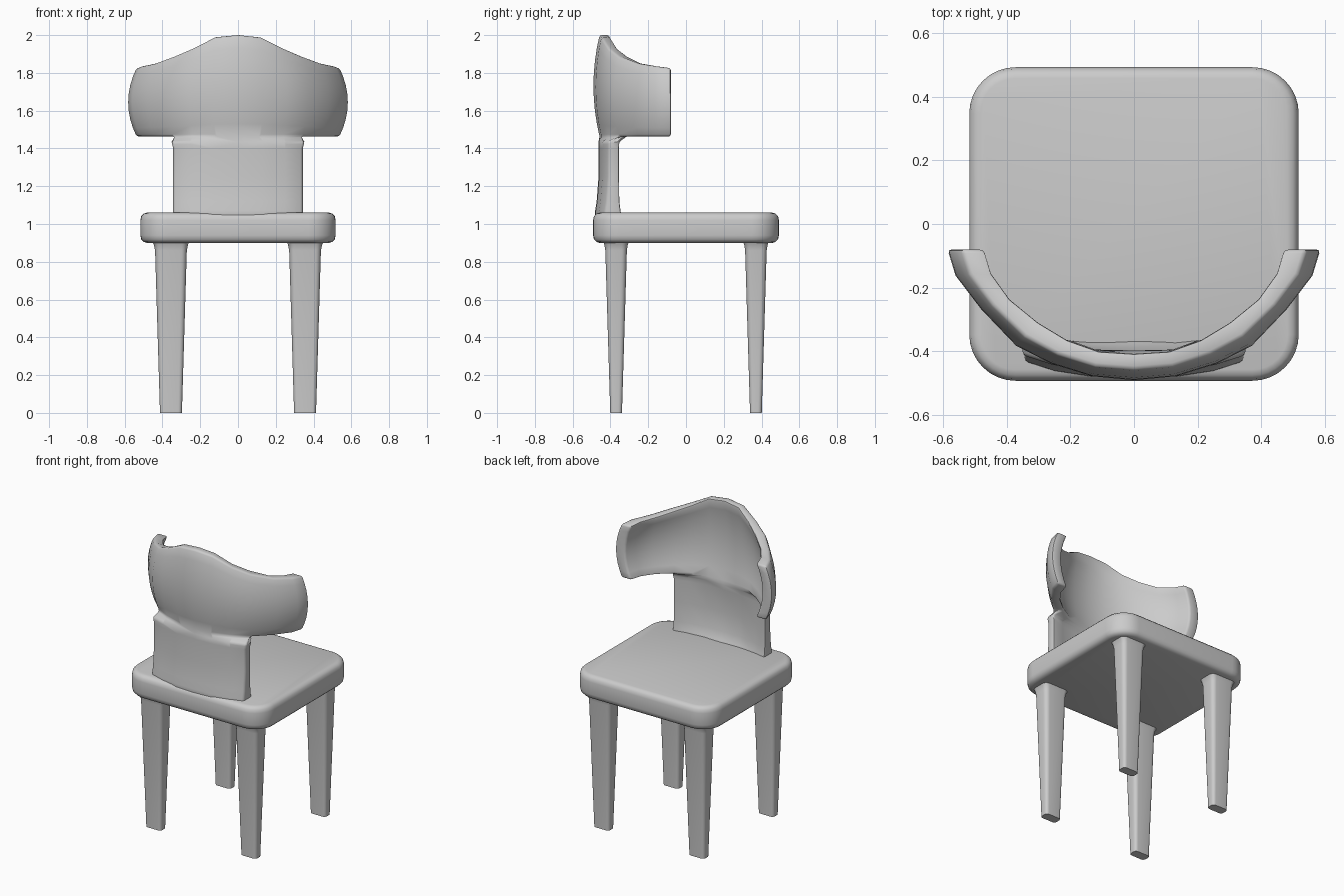
import bpy, bmesh, math

if "Cube" in bpy.data.objects:
    bpy.data.objects.remove(bpy.data.objects["Cube"])


def finish(name, bm, angle):
    bmesh.ops.recalc_face_normals(bm, faces=bm.faces)
    mesh = bpy.data.meshes.new(name)
    bm.to_mesh(mesh)
    bm.free()
    mesh.shade_smooth()
    mesh.set_sharp_from_angle(angle=math.radians(angle))
    obj = bpy.data.objects.new(name, mesh)
    bpy.context.collection.objects.link(obj)
    return obj


def loft(name, cx, cy, sections, steps=5):
    """Stack rounded rectangles (z, half x, half y, corner radius) and cap them."""
    bm = bmesh.new()
    rings = []
    for z, hx, hy, r in sections:
        ring = []
        for q, (sx, sy) in enumerate(((1, 1), (-1, 1), (-1, -1), (1, -1))):
            for k in range(steps + 1):
                a = (q + k / steps) * math.pi / 2
                ring.append(bm.verts.new((cx + sx * (hx - r) + r * math.cos(a),
                                          cy + sy * (hy - r) + r * math.sin(a), z)))
        rings.append(ring)
    n = len(rings[0])
    for lo, hi in zip(rings, rings[1:]):
        for i in range(n):
            j = (i + 1) % n
            bm.faces.new((lo[i], lo[j], hi[j], hi[i]))
    bm.faces.new(rings[0][::-1])
    bm.faces.new(rings[-1])
    return finish(name, bm, 45)


# Seat: rounded slab with a soft rim
rim = [(0.90, 0.035), (0.905, 0.018), (0.918, 0.005), (0.94, 0),
       (1.02, 0), (1.042, 0.005), (1.055, 0.018), (1.06, 0.035)]
loft("seat", 0, 0, [(z, 0.517 - d, 0.492 - d, 0.145 - d) for z, d in rim], 8)

# Four tapered legs with a small flare under the seat
for yname, y in (("front", -0.37), ("rear", 0.37)):
    for xname, x in (("left", -0.355), ("right", 0.355)):
        loft(f"{yname}_{xname}_leg", x, y,
             [(0, 0.058, 0.031, 0.02), (0.86, 0.084, 0.057, 0.03),
              (0.89, 0.09, 0.062, 0.032), (0.91, 0.10, 0.07, 0.035)])

# Backrest columns from centre to wing tip: inner x, y, outer x, y, top z
wing = [(0, -.405, 0, -.49, 2.0), (.11, -.398, .13, -.478, 1.988),
        (.21, -.362, .26, -.438, 1.93), (.30, -.307, .37, -.382, 1.887),
        (.388, -.235, .48, -.267, 1.85), (.445, -.155, .56, -.162, 1.835),
        (.467, -.08, .585, -.08, 1.825)]
# Post columns: x, inner y, outer y; post rows: z, x scale, inner and outer flare
post = [(0, -.405, -.463), (.13, -.40, -.46), (.25, -.38, -.442), (.343, -.352, -.412)]
rows = [(1.03, 1.0, .055, -.02), (1.07, 1.0, .03, -.018), (1.12, 1.0, .008, -.01),
        (1.25, 1.0, 0, 0), (1.40, 1.0, 0, 0), (1.435, 1.025, .008, 0)]
BAND = 8
P = len(rows)


def back_point(i, j, t):
    s, c = (-1 if i < 0 else 1), abs(i)
    if j < P:
        z, k, fin, fout = rows[j]
        x, yi, yo = post[c]
        inset = 1 if j < P - 1 else 1.0
        return (s * x * k * inset, (yo + fout) if t else (yi + fin * (1 - c / 4)), z)
    ix, iy, ox, oy, top = wing[c]
    v = (j - P) / BAND
    f = 0.62 * t + 0.38 * 4 * v * (1 - v)
    return (s * (ix + (ox - ix) * f), iy + (oy - iy) * f, 1.463 + (top - 1.463) * v)


# Backrest: curved band with a narrower post, built as one closed shell
bm = bmesh.new()
verts = {}


def vert(i, j, t):
    if (i, j, t) not in verts:
        verts[i, j, t] = bm.verts.new(back_point(i, j, t))
    return verts[i, j, t]


cells = {(i, j) for i in range(-6, 6) for j in range(P + BAND)
         if j >= P or -3 <= i < 3}
for i, j in cells:
    quad = [(i, j), (i + 1, j), (i + 1, j + 1), (i, j + 1)]
    for t in (0, 1):
        bm.faces.new([vert(*p, t) for p in quad])
    for k, near in enumerate(((i, j - 1), (i + 1, j), (i, j + 1), (i - 1, j))):
        if near not in cells:
            a, b = quad[k], quad[(k + 1) % 4]
            bm.faces.new([vert(*a, 0), vert(*b, 0), vert(*b, 1), vert(*a, 1)])
bmesh.ops.recalc_face_normals(bm, faces=bm.faces)
sharp = [e for e in bm.edges if e.calc_face_angle(0) > math.radians(50)]
bmesh.ops.bevel(bm, geom=sharp, offset=0.012, segments=2, profile=0.5, affect='EDGES')
finish("backrest", bm, 50)
